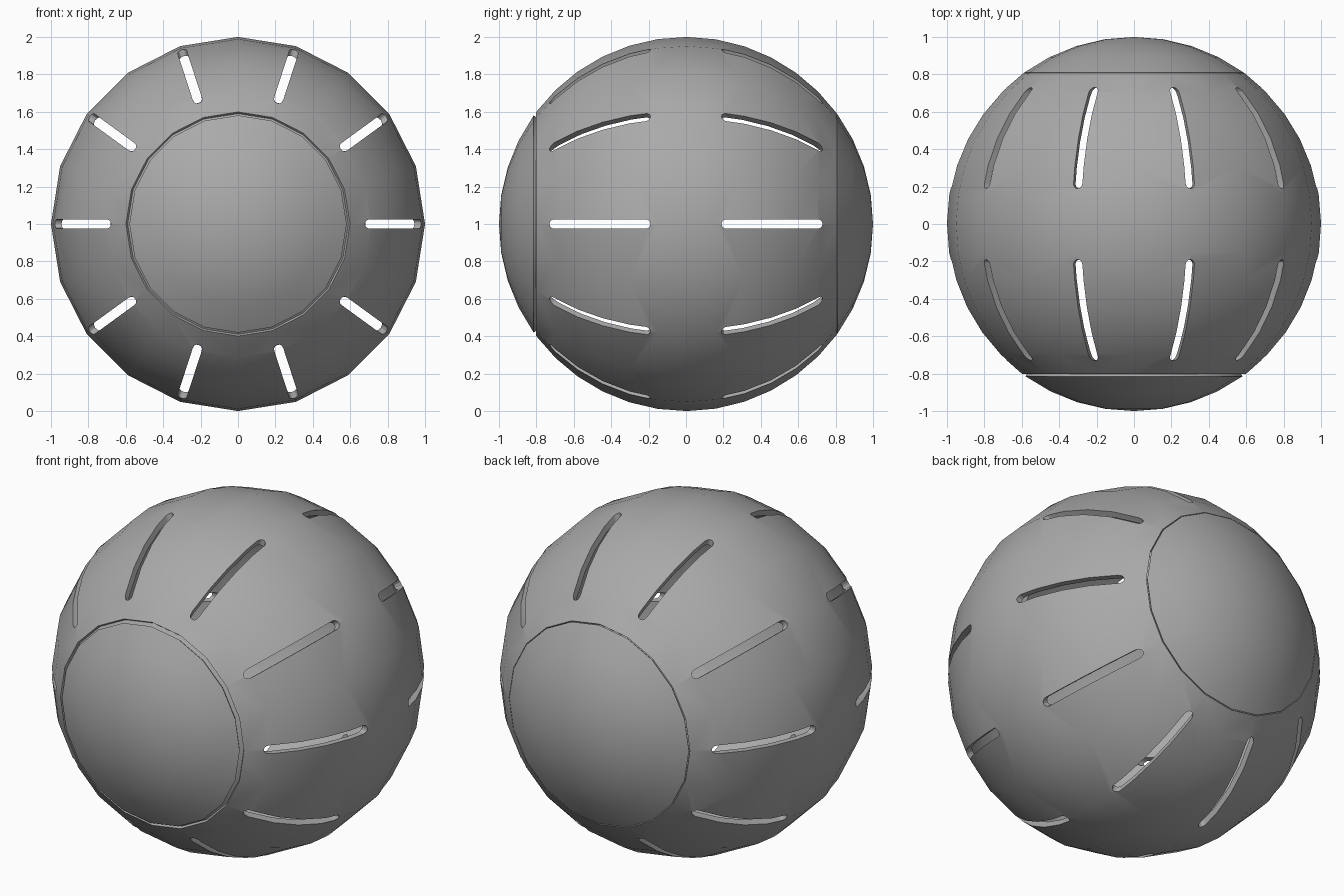
import bpy, bmesh, math
from mathutils import Matrix

if "Cube" in bpy.data.objects:
    bpy.data.objects.remove(bpy.data.objects["Cube"])

SIDES = 20          # facets around the y axis
R, RI = 1.0, 0.965  # outer and inner shell radius
FRONT, BACK = (35.5, 36.8), (35.9, 36.2)  # cap edge / shell edge angles from the pole

grey = bpy.data.materials.new("dark_grey")
grey.diffuse_color = (0.4, 0.4, 0.4, 1)
grey.use_nodes = True
grey.node_tree.nodes["Principled BSDF"].inputs["Base Color"].default_value = grey.diffuse_color


def arc(r, a0, a1, n):
    """Points (radius, y) on a circle, angle in degrees from the -y pole."""
    pts = []
    for i in range(n + 1):
        a = math.radians(a0 + (a1 - a0) * i / n)
        pts.append((r * math.sin(a), -r * math.cos(a)))
    return pts


def finish(bm, name):
    bmesh.ops.recalc_face_normals(bm, faces=bm.faces)
    me = bpy.data.meshes.new(name)
    bm.to_mesh(me)
    bm.free()
    me.materials.append(grey)
    ob = bpy.data.objects.new(name, me)
    bpy.context.collection.objects.link(ob)
    return ob


def revolve(profile, name, closed):
    """Spin a profile around the y axis through z = 1."""
    bm = bmesh.new()
    rings = []
    for r, y in profile:
        if r < 1e-5:
            rings.append([bm.verts.new((0, y, 1))] * SIDES)
        else:
            rings.append([bm.verts.new((r * math.cos(t), y, 1 + r * math.sin(t)))
                          for t in (2 * math.pi * k / SIDES for k in range(SIDES))])
    pairs = list(zip(rings, rings[1:] + rings[:1]))
    for a, b in pairs if closed else pairs[:-1]:
        for k in range(SIDES):
            j = (k + 1) % SIDES
            bm.faces.new(list(dict.fromkeys((a[k], a[j], b[j], b[k]))))
    return finish(bm, name)


def smooth(ob):
    bpy.ops.object.select_all(action='DESELECT')
    ob.select_set(True)
    bpy.context.view_layer.objects.active = ob
    bpy.ops.object.shade_smooth_by_angle(angle=math.radians(30))


# Hollow shell, open at both ends
a0, a1 = FRONT[1], 180 - BACK[1]
shell = revolve(arc(R, a0, a1, 12) + arc(RI, a1, a0, 12), "ball_shell", True)

# Round-ended slot cutters: ten around, in a front and a back row
Y0, Y1, W = 0.19, 0.73, 0.025
bm = bmesh.new()
for side in (-1, 1):
    for k in range(10):
        outline = []
        for c, start in ((Y1 - W, -90), (Y0 + W, 90)):
            for i in range(7):
                t = math.radians(start + 30 * i)
                outline.append((c + W * math.cos(t), W * math.sin(t)))
        rot = Matrix.Translation((0, 0, 1)) @ Matrix.Rotation(math.radians(36 * k), 4, 'Y')
        face = bm.faces.new([bm.verts.new((0.45, side * y, z)) for y, z in outline])
        ext = bmesh.ops.extrude_face_region(bm, geom=[face])
        top = [v for v in ext["geom"] if isinstance(v, bmesh.types.BMVert)]
        bmesh.ops.translate(bm, verts=top, vec=(0.7, 0, 0))
        bmesh.ops.transform(bm, matrix=rot, verts=list(face.verts) + top)
cutter = finish(bm, "slot_cutter")
cutter.hide_render = True

mod = shell.modifiers.new("slots", 'BOOLEAN')
mod.operation = 'DIFFERENCE'
mod.solver = 'EXACT'
mod.object = cutter
bpy.context.view_layer.objects.active = shell
bpy.ops.object.modifier_apply(modifier=mod.name)
bpy.data.objects.remove(cutter)
smooth(shell)

# End caps with a recessed lip that closes the seam
for name, (edge, lip), flip in (("front_cap", FRONT, 1), ("back_cap", BACK, -1)):
    prof = (arc(R, 0, edge, 4) + arc(0.985, edge, lip + 0.4, 1)
            + arc(RI, lip + 0.4, 0, 4))
    smooth(revolve([(r, flip * y) for r, y in prof], name, False))
